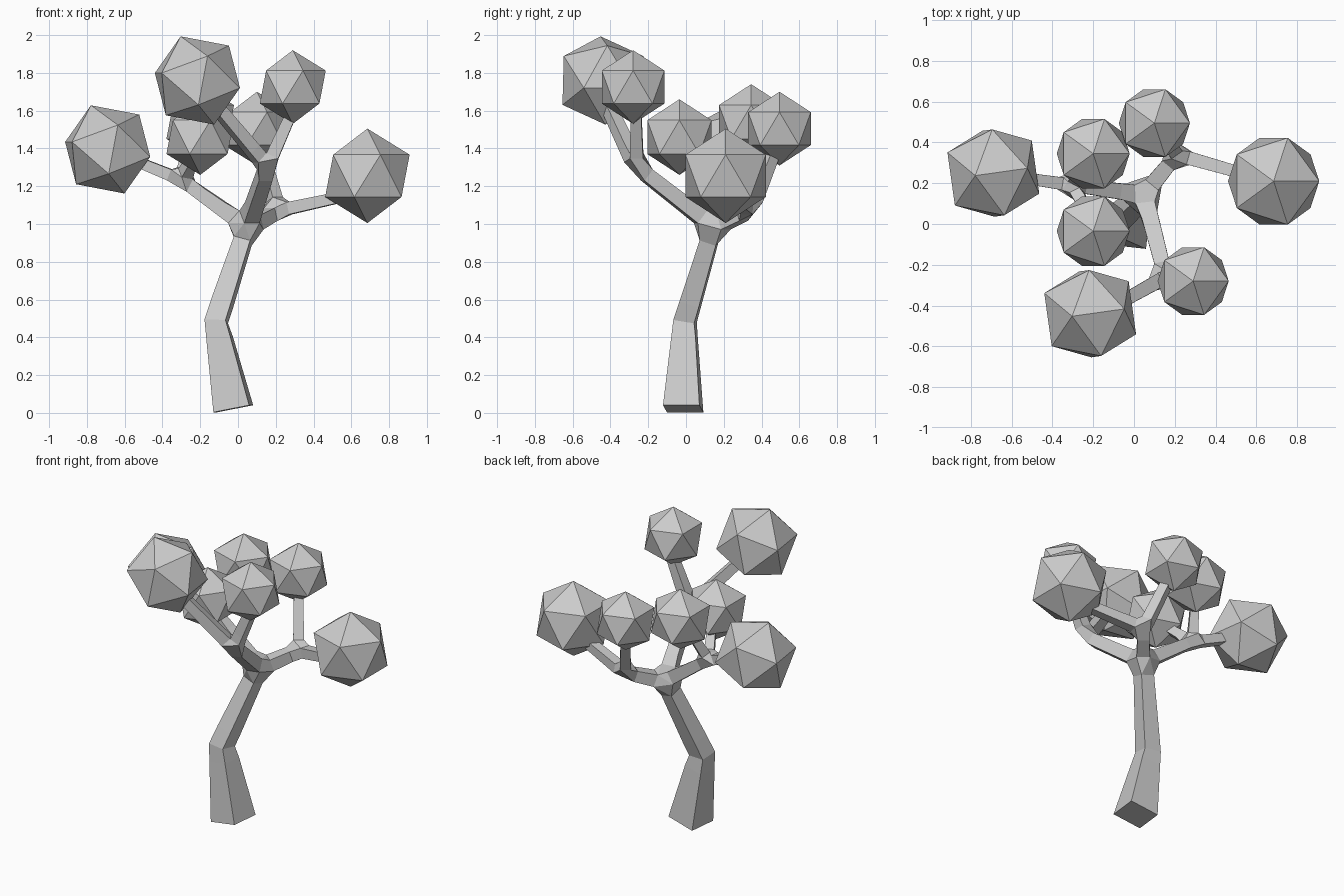
import bpy, bmesh
from math import radians

if "Cube" in bpy.data.objects:
    bpy.data.objects.remove(bpy.data.objects["Cube"])

# Branch skeleton: name -> (position, half thickness, parent)
nodes = {
    "base":  ((-0.025, -0.015, 0.022), 0.097, None),
    "bend":  ((-0.115, -0.005, 0.485), 0.056, "base"),
    "crown": ((0.05, 0.145, 0.985), 0.043, "bend"),
    "left":  ((-0.30, 0.19, 1.235), 0.032, "crown"),
    "front": ((0.155, -0.26, 1.30), 0.036, "crown"),
    "right": ((0.21, 0.34, 1.07), 0.034, "crown"),
    "a": ((-0.57, 0.23, 1.345), 0.027, "left"),
    "e": ((-0.215, 0.03, 1.385), 0.025, "left"),
    "g": ((-0.235, 0.29, 1.44), 0.025, "left"),
    "b": ((-0.13, -0.42, 1.64), 0.030, "front"),
    "c": ((0.29, -0.265, 1.60), 0.028, "front"),
    "d": ((0.58, 0.235, 1.15), 0.028, "right"),
    "f": ((0.115, 0.475, 1.41), 0.028, "right"),
}

# Trunk and branches: skinned skeleton
bm = bmesh.new()
skin = bm.verts.layers.skin.verify()
made = {}
for name, (pos, r, parent) in nodes.items():
    v = bm.verts.new(pos)
    v[skin].radius = (r, r)
    v[skin].use_root = parent is None
    made[name] = v
    if parent:
        bm.edges.new((made[parent], v))
mesh = bpy.data.meshes.new("trunk_and_branches")
bm.to_mesh(mesh)
bm.free()
trunk = bpy.data.objects.new("trunk_and_branches", mesh)
bpy.context.collection.objects.link(trunk)
mod = trunk.modifiers.new("skin", 'SKIN')
mod.use_smooth_shade = False

# Foliage: faceted icosahedra, the two large high ones tilted
tilt = (0, radians(-21), radians(8))
flat = (0, 0, 0)
foliage = [
    ((-0.69, 0.25, 1.395), 0.25, tilt),
    ((-0.215, -0.44, 1.76), 0.25, tilt),
    ((0.29, -0.28, 1.725), 0.195, flat),
    ((0.685, 0.21, 1.255), 0.25, flat),
    ((-0.20, -0.035, 1.46), 0.20, flat),
    ((0.10, 0.495, 1.505), 0.195, flat),
    ((-0.20, 0.345, 1.54), 0.20, flat),
]
for i, (pos, r, rot) in enumerate(foliage, 1):
    bpy.ops.mesh.primitive_ico_sphere_add(subdivisions=1, radius=r, location=pos, rotation=rot)
    bpy.context.object.name = f"foliage_{i}"
